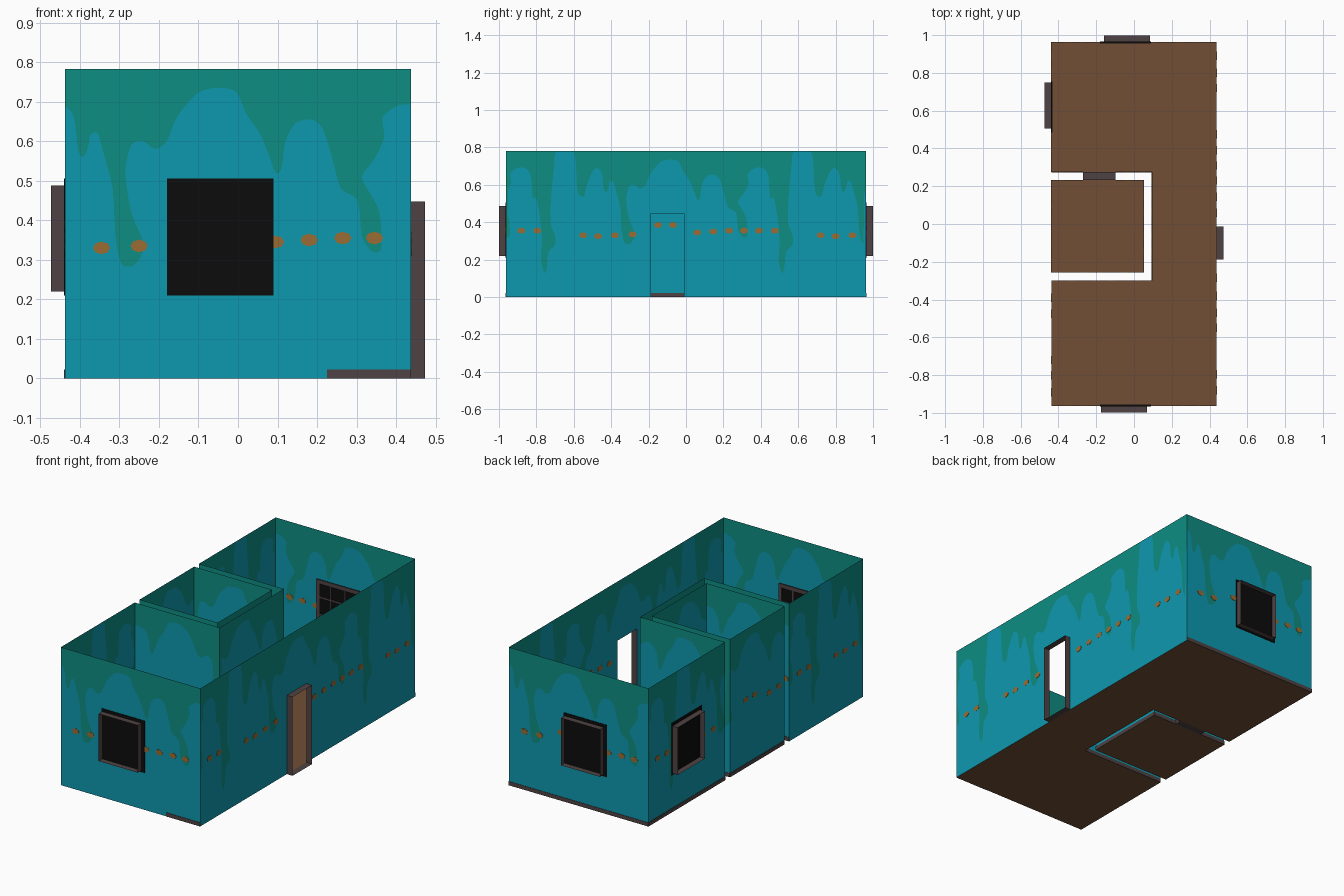
import bpy, bmesh, math
from mathutils import Vector

if "Cube" in bpy.data.objects:
    bpy.data.objects.remove(bpy.data.objects["Cube"])

X, Y, H = 0.4375, 0.9625, 0.782          # outer half sizes and wall height
NX, N0, N1 = 0.095, -0.30, 0.275         # notch around the small room
IX, I0, I1 = 0.052, -0.256, 0.232        # small room
DOOR_H, PERIOD = 0.447, 1.27


def mat(name, r, g, b):
    lin = [((c / 255 + 0.055) / 1.055) ** 2.4 if c > 10 else c / 255 / 12.92 for c in (r, g, b)]
    m = bpy.data.materials.new(name)
    m.diffuse_color = (*lin, 1)
    m.use_nodes = True
    m.node_tree.nodes["Principled BSDF"].inputs["Base Color"].default_value = m.diffuse_color
    return m


BLUE = mat("wall blue", 13, 153, 175)
GREEN = mat("slime green", 14, 141, 131)
ORANGE = mat("spot orange", 152, 108, 52)
WOOD = mat("dark trim", 79, 66, 67)
BLACK = mat("window black", 12, 12, 12)
FLOOR = mat("floor brown", 113, 78, 54)

# lower edge of the dripping paint, one repeat: distance along wall, height
DRIPS = [(-.385, .69), (-.36, .66), (-.35, .58), (-.338, .56), (-.325, .58), (-.318, .615), (-.30, .62),
         (-.285, .57), (-.262, .48), (-.255, .36), (-.24, .29), (-.21, .285), (-.185, .32), (-.19, .36),
         (-.215, .42), (-.23, .52), (-.215, .59), (-.185, .60), (-.155, .58), (-.125, .60), (-.10, .66),
         (-.05, .72), (0, .735), (.05, .725), (.075, .67), (.11, .62), (.135, .56), (.15, .52), (.165, .53),
         (.175, .60), (.20, .645), (.24, .655), (.27, .63), (.295, .55), (.315, .48), (.358, .45),
         (.368, .36), (.395, .32), (.418, .33), (.413, .42), (.388, .47), (.368, .51), (.40, .555),
         (.425, .61), (.42, .66), (.46, .69), (.50, .69), (.53, .65), (.54, .53), (.56, .53), (.58, .42),
         (.59, .30), (.585, .20), (.60, .13), (.615, .15), (.625, .24), (.66, .28), (.66, .33), (.635, .40),
         (.64, .55), (.655, .70), (.665, .775), (.76, .775), (.775, .62), (.785, .55), (.815, .54),
         (.83, .60), (.86, .67)]
SPOTS = [(-.46, .33), (-.38, .325), (-.29, .33), (-.195, .335), (-.06, .385), (.02, .385),
         (.15, .345), (.235, .35), (.32, .355), (.40, .355), (.48, .355), (.565, .355)]


def smooth_drips():
    pts = [Vector((u + k * PERIOD, h)) for k in (-2, -1, 0, 1, 2) for u, h in DRIPS]
    out = []
    for p, a, b, q in zip(pts, pts[1:], pts[2:], pts[3:]):
        for t in (0, 1 / 3, 2 / 3):
            c = a + (b - p) * t * 0.4 + ((b - a) * 3 - (b - p) * 0.8 - (q - a) * 0.4) * t * t \
                + ((a - b) * 2 + (b - p) * 0.4 + (q - a) * 0.4) * t ** 3
            out.append((c.x, min(c.y, H - 0.004)))
    return out


EDGE = smooth_drips()


def mesh_object(name, polys, mats):
    """polys: list of (points, material index)"""
    bm = bmesh.new()
    for pts, i in polys:
        bm.faces.new([bm.verts.new(p) for p in pts]).material_index = i
    bmesh.ops.remove_doubles(bm, verts=bm.verts[:], dist=1e-5)
    bmesh.ops.triangulate(bm, faces=[f for f in bm.faces if len(f.verts) > 4])
    me = bpy.data.meshes.new(name)
    bm.to_mesh(me)
    bm.free()
    for m in mats:
        me.materials.append(m)
    ob = bpy.data.objects.new(name, me)
    bpy.context.collection.objects.link(ob)
    return ob


def rect(s0, s1, z0, z1):
    return [(s0, z0), (s1, z0), (s1, z1), (s0, z1)]


class Wall:
    """Thin painted wall from a to b, with a on the left seen from outside."""

    def __init__(self, name, a, b, u0, door=None, base=None):
        self.name, self.a = name, Vector((*a, 0))
        d = Vector((*b, 0)) - self.a
        self.len, self.d = d.length, d.normalized()
        self.n = Vector((self.d.y, -self.d.x, 0))
        L = self.len
        in_door = lambda s, m: door and door[0] - m < s < door[1] + m
        edge = [(u - u0, max(h, 0.5) if in_door(u - u0, 0.02) else h) for u, h in EDGE]
        edge = [p for p in edge if 0.004 < p[0] < L - 0.004]
        edge = [(0, edge[0][1])] + edge + [(L, edge[-1][1])]
        foot = [(0, 0)]
        if door:
            foot += [(door[0], 0), (door[0], DOOR_H), (door[1], DOOR_H), (door[1], 0)]
        foot += [(L, 0)]
        top = edge + [(L, H), (0, H)]
        low = foot + edge[::-1]
        mesh_object(name, [([self.at(*p) for p in low], 0), ([self.at(*p) for p in top], 1)], [BLUE, GREEN])
        # orange spots
        spots = []
        for k in (-1, 0, 1):
            for u, z in SPOTS:
                s = u + k * PERIOD - u0
                if 0.02 < s < L - 0.02 and not in_door(s, 0.02):
                    spots.append([(s + .022 * math.cos(i * math.pi / 4), z + .016 * math.sin(i * math.pi / 4))
                                  for i in range(8)])
        self.plates("spots", spots, ORANGE, -0.0015, 0.0015)
        # baseboard, split at the door
        if base:
            cuts = [base[0], door[0], door[1], base[1]] if door else list(base)
            self.plates("baseboard", [rect(cuts[i], cuts[i + 1], 0, 0.022) for i in range(0, len(cuts), 2)],
                        WOOD, -0.002, 0.002)

    def at(self, s, z, off=0.0):
        return self.a + self.d * s + self.n * off + Vector((0, 0, z))

    def plates(self, part, shapes, m, o0, o1):
        polys = []
        for sh in shapes:
            f = [self.at(s, z, o1) for s, z in sh]
            b = [self.at(s, z, o0) for s, z in sh]
            polys += [(f, 0), (b[::-1], 0)]
            polys += [([f[i - 1], b[i - 1], b[i], f[i]], 0) for i in range(len(sh))]
        if polys:
            mesh_object(self.name + "_" + part, polys, [m])

    def frame(self, part, s0, s1, z0, z1, depth):
        c = rect(s0, s1, z0, z1)
        mesh_object(self.name + "_" + part,
                    [([self.at(*c[i - 1]), self.at(*c[i]), self.at(*c[i], depth), self.at(*c[i - 1], depth)], 0)
                     for i in range(4)], [WOOD])

    def window(self, s0):
        s1, z0, z1 = s0 + 0.245, 0.22, 0.488
        self.frame("window_frame", s0, s1, z0, z1, 0.036)
        p0, p1, q0, q1 = s0 - 0.005, s1 + 0.02, 0.21, 0.505
        self.plates("window_pane", [rect(p0, p1, q0, q1)], BLACK, -0.003, 0.003)
        # inner border and glazing bars
        t = 0.02
        bars = [rect(p0, p0 + t, q0, q1), rect(p1 - t, p1, q0, q1),
                rect(p0 + t, p1 - t, q0, q0 + t), rect(p0 + t, p1 - t, q1 - t, q1)]
        for k in (1, 2):
            s, z = p0 + (p1 - p0) * k / 3, q0 + (q1 - q0) * k / 3
            bars += [rect(s - .004, s + .004, q0 + t, q1 - t), rect(p0 + t, p1 - t, z - .004, z + .004)]
        self.plates("window_bars", bars, WOOD, -0.006, -0.0032)


# outer walls
front = Wall("front_wall", (-X, -Y), (X, -Y), -X + .055, base=(X + .225, 2 * X))
right = Wall("right_wall", (X, -Y), (X, Y), -Y + .09, door=(Y - .187, Y - .012))
back = Wall("back_wall", (X, Y), (-X, Y), -X + .05, base=(0, 2 * X))
left_back = Wall("left_back_wall", (-X, Y), (-X, N1), -Y + .09, base=(0, Y - N1))
Wall("left_front_wall", (-X, N0), (-X, -Y), -N0 + .09)
front.window(X - .175)
back.window(X - .086)
left_back.window(Y - .75)
right.frame("door_frame", Y - .187, Y - .012, 0, DOOR_H, 0.036)

# notch walls around the small room
door = (X - .27, X - .098)
Wall("notch_back_wall", (-X, N1), (NX, N1), -X + .185, door=door, base=(0, X + NX))
Wall("notch_side_wall", (NX, N0), (NX, N1), N0 + .09, base=(0, N1 - N0))
Wall("notch_front_wall", (NX, N0), (-X, N0), -.27, base=(0, X + NX))

# small room
inner = Wall("small_room_back_wall", (-X, I1), (IX, I1), -X + .185, door=door, base=(0, X + IX))
Wall("small_room_side_wall", (IX, I0), (IX, I1), I0 + .09, base=(0, I1 - I0))
Wall("small_room_front_wall", (-X, I0), (IX, I0), -.24, base=(0, X + IX))
Wall("small_room_left_wall", (-X, I1), (-X, I0), -I1 + .03, base=(0, I1 - I0))
inner.frame("door_passage", door[0], door[1], 0, DOOR_H, I1 - N1)

# floors
main = [(-X, -Y), (X, -Y), (X, Y), (-X, Y), (-X, N1), (NX, N1), (NX, N0), (-X, N0)]
small = [(-X, I0), (IX, I0), (IX, I1), (-X, I1)]
for name, outline in (("main_floor", main), ("small_room_floor", small)):
    mesh_object(name, [([Vector((x, y, 0)) for x, y in outline], 0)], [FLOOR])
